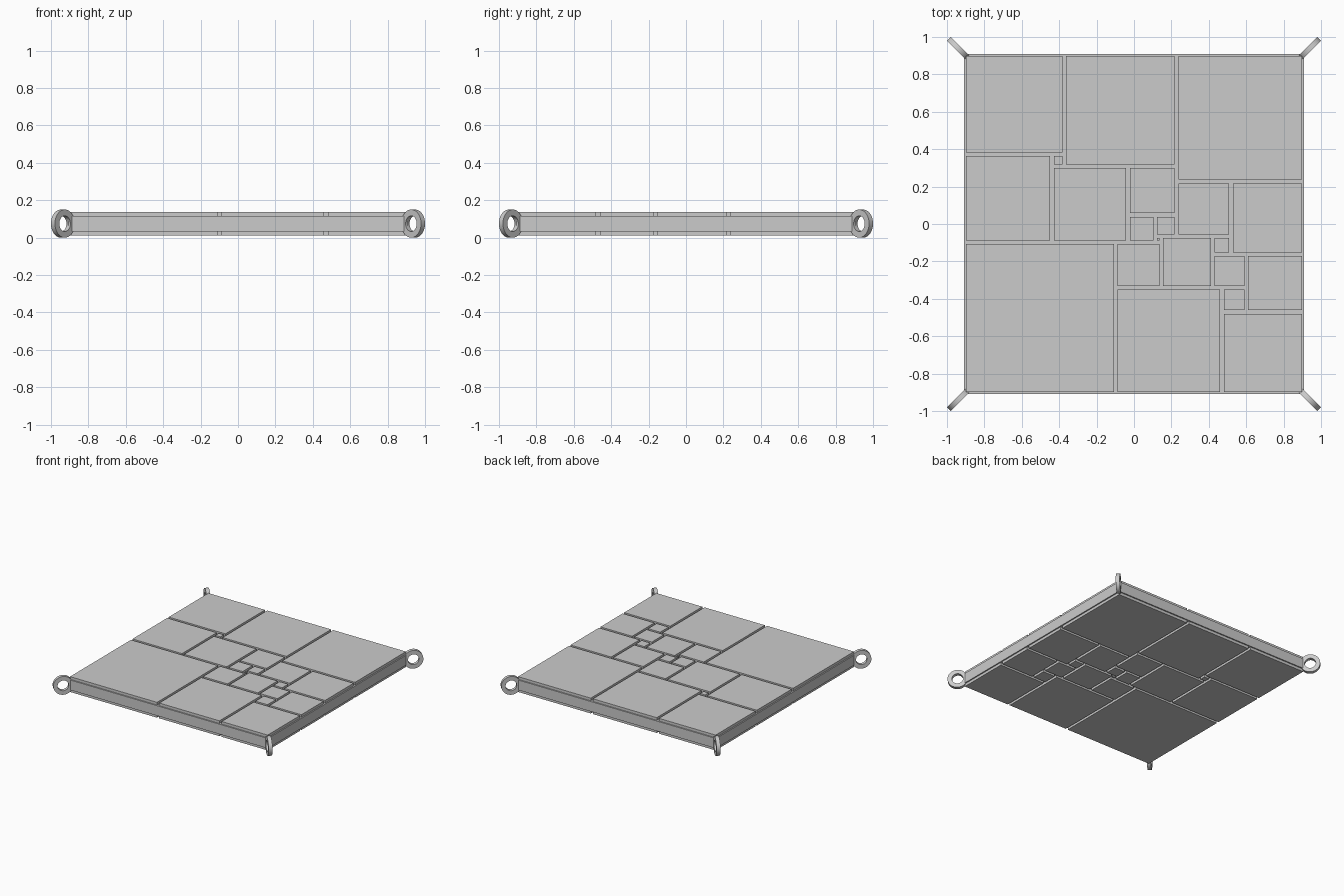
import bpy, bmesh, math
from mathutils import Matrix, Vector

cube = bpy.data.objects.get("Cube")
if cube:
    bpy.data.objects.remove(cube, do_unlink=True)

HALF = 0.908        # half width of the slab
MID = 0.075         # height of the middle plane
SLAB_H = 0.082      # thickness of the core slab
TILE_H = 0.126      # thickness across the tiles on both faces
GAP = 0.02          # groove between tiles
RING_R, HOLE_R, RING_T = 0.075, 0.042, 0.03

grey = bpy.data.materials.new("Light grey")
grey.use_nodes = True
colour = (0.6, 0.6, 0.6, 1)
grey.diffuse_color = colour
grey.node_tree.nodes["Principled BSDF"].inputs["Base Color"].default_value = colour


def finish(name, bm):
    mesh = bpy.data.meshes.new(name)
    bmesh.ops.recalc_face_normals(bm, faces=bm.faces)
    bm.to_mesh(mesh)
    bm.free()
    mesh.materials.append(grey)
    ob = bpy.data.objects.new(name, mesh)
    bpy.context.collection.objects.link(ob)
    return ob


def add_box(bm, centre, size):
    bmesh.ops.create_cube(bm, size=1, matrix=Matrix.Translation(centre) @ Matrix.Diagonal((*size, 1)))


# Core slab
bm = bmesh.new()
add_box(bm, (0, 0, MID), (2 * HALF, 2 * HALF, SLAB_H))
finish("core_slab", bm)

# Square tiles: each goes into the lowest, leftmost free spot of the skyline
SIDE = 112
sizes = [50, 35, 27, 8, 19, 15, 17, 11, 6, 24, 29, 25, 9, 2, 7, 18, 16, 42, 4, 37, 33]
unit = 2 * HALF / SIDE
skyline = [0] * SIDE
tile_h = (TILE_H - SLAB_H) / 2
for face, sign in (("top", 1), ("bottom", -1)):
    skyline = [0] * SIDE
    bm = bmesh.new()
    for s in sizes:
        low = min(skyline)
        left = skyline.index(low)
        skyline[left:left + s] = [low + s] * s
        x, y = ((v + s / 2) * unit - HALF for v in (left, low))
        w = s * unit - GAP
        z = MID + sign * (SLAB_H + tile_h) / 2
        add_box(bm, (x, y, z), (w, w, tile_h))
    finish(face + "_tiles", bm)


# Upright corner rings, each lying in the plane of its diagonal
def ring(name, sx, sy):
    bm = bmesh.new()
    n = 48
    section = [(RING_R, -1), (RING_R, 1), (HOLE_R, 1), (HOLE_R, -1)]
    loops = []
    for i in range(n):
        a = 2 * math.pi * i / n
        loops.append([bm.verts.new((r * math.cos(a), t * RING_T / 2, r * math.sin(a)))
                      for r, t in section])
    for i in range(n):
        a, b = loops[i], loops[(i + 1) % n]
        for j in range(4):
            k = (j + 1) % 4
            bm.faces.new((a[j], a[k], b[k], b[j]))
    reach = 1 - (RING_R + RING_T / 2) / math.sqrt(2)
    place = Matrix.Translation(Vector((sx * reach, sy * reach, MID)))
    bmesh.ops.transform(bm, matrix=place @ Matrix.Rotation(math.atan2(sy, sx), 4, "Z"), verts=bm.verts)
    ob = finish(name, bm)
    bpy.ops.object.select_all(action="DESELECT")
    ob.select_set(True)
    bpy.context.view_layer.objects.active = ob
    bpy.ops.object.shade_smooth_by_angle(angle=math.radians(40))


for fb, sy in (("front", -1), ("back", 1)):
    for lr, sx in (("left", 1), ("right", -1)):
        ring(f"{fb}_{lr}_ring", sx, sy)
